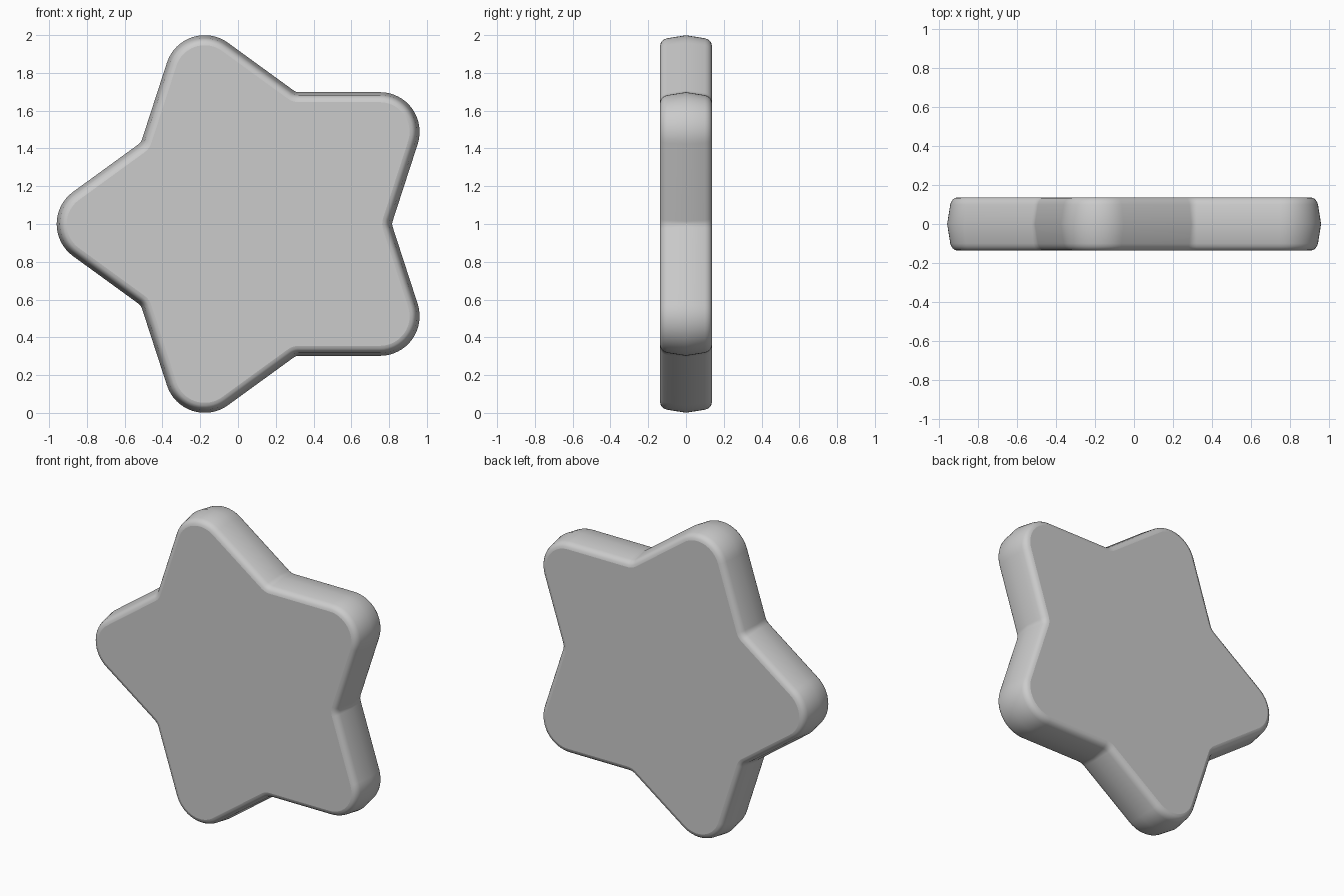
import bpy, bmesh, math

if "Cube" in bpy.data.objects:
    bpy.data.objects.remove(bpy.data.objects["Cube"])

CX, CZ = 0.08, 1.0           # star centre
TIP_D, TIP_R = 0.83, 0.21    # tip arc centre distance and radius
NOTCH_R = 0.05               # notch fillet radius
NOTCH_D = (TIP_D * math.sin(math.radians(36)) + TIP_R + NOTCH_R) / math.sin(math.radians(72))


def outline(inset):
    """Rounded five-pointed outline, shrunk by inset."""
    pts = []

    def arc(axis, dist, radius, start, end, steps):
        a = math.radians(axis)
        for i in range(steps + 1):
            t = math.radians(start + (end - start) * i / steps)
            pts.append((CX + dist * math.cos(a) + radius * math.cos(t),
                        CZ + dist * math.sin(a) + radius * math.sin(t)))

    for k in range(5):
        tip, notch = 36 + 72 * k, 72 + 72 * k
        arc(tip, TIP_D, TIP_R - inset, tip - 54, tip + 54, 16)
        arc(notch, NOTCH_D, NOTCH_R + inset, notch + 198, notch + 162, 6)
    return pts


# Edge section: (depth, inset), crested in the middle and rounded at the rims
half = [(0.0, 0.0), (0.10, 0.016), (0.114, 0.021), (0.125, 0.029),
        (0.133, 0.039), (0.137, 0.053)]
section = [(-y, o) for y, o in reversed(half[1:])] + half

bm = bmesh.new()
rings = [[bm.verts.new((x, y, z)) for x, z in outline(o)] for y, o in section]
n = len(rings[0])
for a, b in zip(rings, rings[1:]):
    for i in range(n):
        j = (i + 1) % n
        bm.faces.new((a[i], a[j], b[j], b[i]))
# Flat front and back
bm.faces.new(rings[0])
bm.faces.new(rings[-1])
bmesh.ops.recalc_face_normals(bm, faces=bm.faces)

mesh = bpy.data.meshes.new("star_body")
bm.to_mesh(mesh)
bm.free()
star = bpy.data.objects.new("star_body", mesh)
bpy.context.collection.objects.link(star)

grey = bpy.data.materials.new("light_grey")
grey.diffuse_color = (0.6, 0.6, 0.6, 1)
grey.use_nodes = True
grey.node_tree.nodes["Principled BSDF"].inputs["Base Color"].default_value = grey.diffuse_color
mesh.materials.append(grey)

bpy.context.view_layer.objects.active = star
star.select_set(True)
bpy.ops.object.shade_smooth_by_angle(angle=math.radians(35))
# Keep the two large faces flat
for p in mesh.polygons:
    if len(p.vertices) > 4:
        p.use_smooth = False
